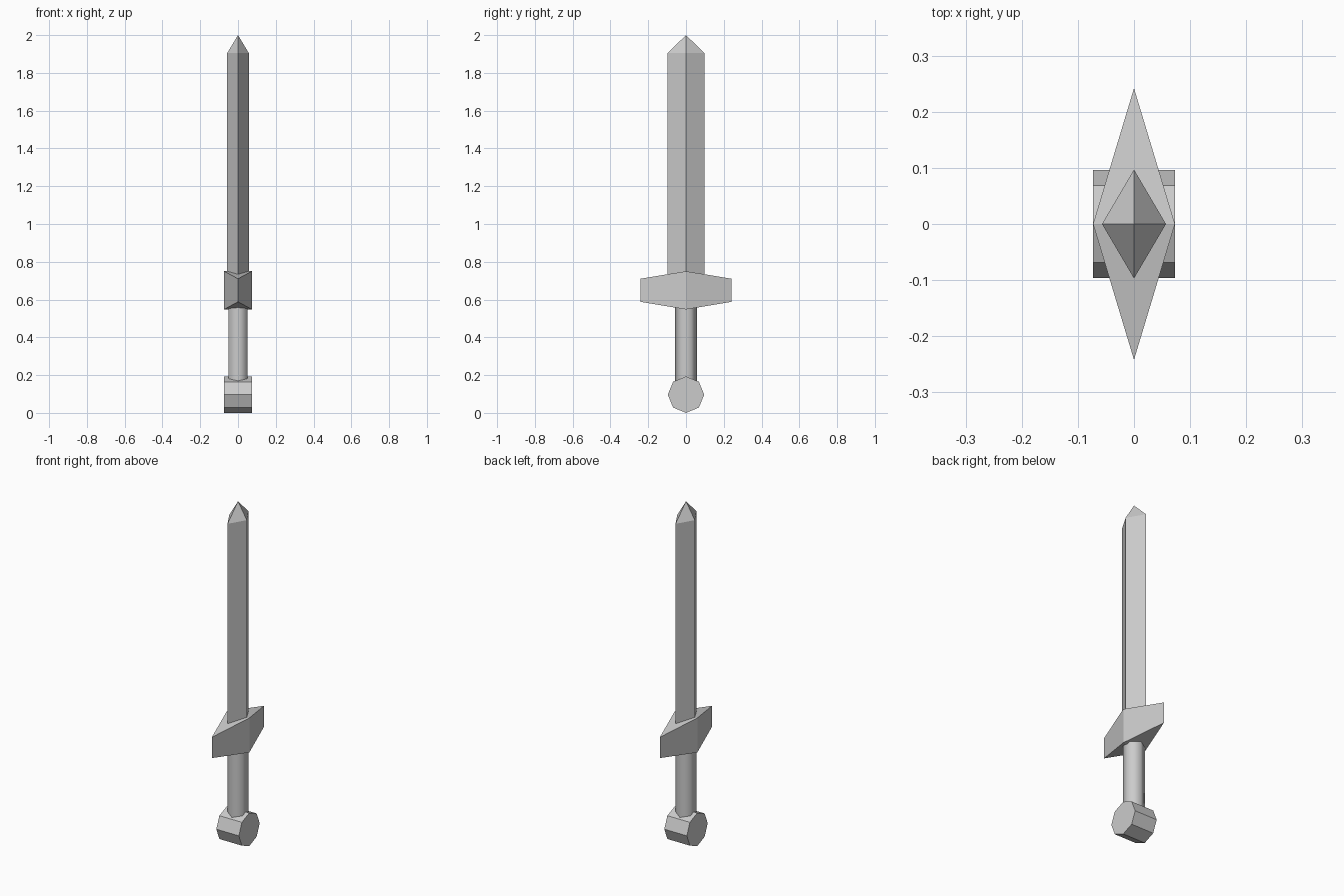
import bpy, bmesh
from math import radians
from mathutils import Matrix

if "Cube" in bpy.data.objects:
    bpy.data.objects.remove(bpy.data.objects["Cube"])


def make_object(name, bm):
    bmesh.ops.recalc_face_normals(bm, faces=bm.faces)
    mesh = bpy.data.meshes.new(name)
    bm.to_mesh(mesh)
    bm.free()
    obj = bpy.data.objects.new(name, mesh)
    bpy.context.collection.objects.link(obj)
    return obj


def prism(name, sides, radius, depth, matrix):
    """Capped prism along local z, placed by a matrix."""
    bm = bmesh.new()
    bmesh.ops.create_cone(bm, cap_ends=True, segments=sides, radius1=radius,
                          radius2=radius, depth=depth, matrix=matrix)
    return make_object(name, bm)


def diamond(bm, half_x, half_y, z_x, z_y):
    """Ring of four points; side and end corners can differ in height."""
    return [bm.verts.new(p) for p in ((half_x, 0, z_x), (0, half_y, z_y),
                                      (-half_x, 0, z_x), (0, -half_y, z_y))]


def bridge(bm, low, high):
    for i in range(4):
        j = (i + 1) % 4
        bm.faces.new((low[i], low[j], high[j], high[i]))


# Blade: diamond section drawn to a point
bm = bmesh.new()
base = diamond(bm, 0.057, 0.097, 0.69, 0.69)
shoulder = diamond(bm, 0.057, 0.097, 1.905, 1.905)
bridge(bm, base, shoulder)
bm.faces.new(base)
tip = bm.verts.new((0, 0, 2.0))
for i in range(4):
    bm.faces.new((shoulder[i], shoulder[(i + 1) % 4], tip))
make_object("blade", bm)

# Guard: diamond plan, thinner toward both ends
bm = bmesh.new()
low = diamond(bm, 0.073, 0.242, 0.548, 0.588)
high = diamond(bm, 0.073, 0.242, 0.75, 0.71)
bridge(bm, low, high)
for ring in (low, high):
    bm.faces.new((ring[0], ring[1], ring[2]))
    bm.faces.new((ring[0], ring[2], ring[3]))
make_object("guard", bm)

# Grip: six-sided, smooth-shaded, corners toward front and back
grip = prism("grip", 6, 0.057, 0.43, Matrix.Translation((0, 0, 0.365))
             @ Matrix.Rotation(0, 4, 'Z'))
corner = max(grip.data.vertices, key=lambda v: abs(v.co.y))
if abs(corner.co.y) < 0.055:
    grip.data.transform(Matrix.Rotation(radians(30), 4, 'Z'))
for poly in grip.data.polygons:
    poly.use_smooth = len(poly.vertices) == 4

# Pommel: octagonal prism lying along x
prism("pommel", 8, 0.0965, 0.146, Matrix.Translation((0, 0, 0.0965))
      @ Matrix.Rotation(radians(90), 4, 'Y'))
